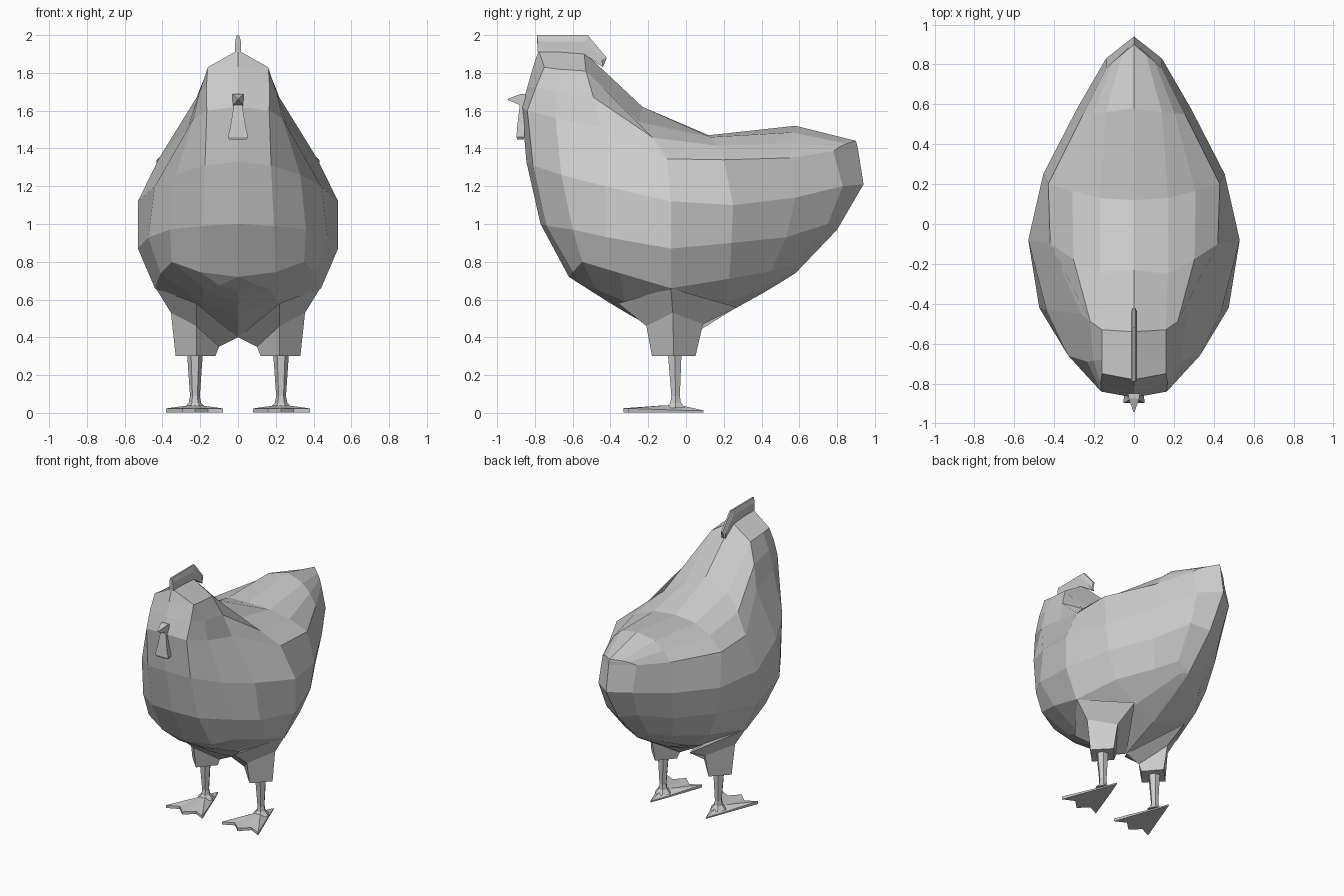
import bpy, bmesh, math
from mathutils import Vector

grey = bpy.data.materials.new("plain grey")
grey.diffuse_color = (0.6, 0.6, 0.6, 1)


def finish(name, bm):
    """Clean a bmesh and turn it into a flat shaded object."""
    bmesh.ops.remove_doubles(bm, verts=bm.verts, dist=0.0005)
    bmesh.ops.recalc_face_normals(bm, faces=bm.faces)
    me = bpy.data.meshes.new(name)
    bm.to_mesh(me)
    bm.free()
    me.materials.append(grey)
    ob = bpy.data.objects.new(name, me)
    bpy.context.collection.objects.link(ob)
    return ob


def loft(name, rings, side=1):
    """Closed skin over equally long rings, capped at both ends."""
    bm = bmesh.new()
    vs = [[bm.verts.new((side * x, y, z)) for x, y, z in r] for r in rings]
    n = len(rings[0])
    for a, b in zip(vs, vs[1:]):
        for i in range(n):
            j = (i + 1) % n
            bm.faces.new((a[i], a[j], b[j], b[i]))
    bm.faces.new(vs[0])
    bm.faces.new(vs[-1])
    return finish(name, bm)


def circle(cx, cy, z, r, n=6):
    return [(cx + r * math.cos(2 * math.pi * i / n),
             cy + r * math.sin(2 * math.pi * i / n), z) for i in range(n)]


# Body: half sections from breast to tail, each running shoulder to belly
sections = [
    [(0, -.81, 1.83), (0, -.87, 1.62), (0, -.845, 1.33), (0, -.77, 1.0), (0, -.62, .72)],
    [(.16, -.75, 1.83), (.165, -.84, 1.6), (.175, -.81, 1.31), (.19, -.74, .99), (.2, -.6, .745)],
    [(.16, -.68, 1.82), (.235, -.69, 1.56), (.33, -.66, 1.26), (.36, -.6, .97), (.35, -.55, .8)],
    [(.16, -.53, 1.81), (.265, -.45, 1.51), (.44, -.43, 1.2), (.475, -.42, .93), (.41, -.35, .74)],
    [(.17, -.25, 1.54), (.42, -.1, 1.345), (.53, -.08, 1.12), (.53, -.08, .87), (.44, -.08, .66)],
    [(.17, .13, 1.46), (.43, .2, 1.34), (.455, .25, 1.1), (.43, .24, .9), (.35, .23, .71)],
    [(.14, .56, 1.485), (.255, .55, 1.35), (.285, .58, 1.14), (.265, .53, .93), (.2, .45, .75)],
    [(.06, .85, 1.425), (.14, .78, 1.385), (.14, .83, 1.2), (.13, .75, 1.0), (.1, .58, .79)],
    [(0, .9, 1.44), (0, .91, 1.4), (0, .94, 1.21), (0, .8, .97), (0, .58, .74)],
]
# Centre lines (y, z) along the back and the belly
ridge = [(-.78, 1.92), (-.78, 1.92), (-.67, 1.92), (-.54, 1.91), (-.23, 1.62),
         (.12, 1.47), (.58, 1.52), (.9, 1.44), (.9, 1.44)]
keel = [(-.62, .72), (-.5, .645), (-.4, .58), (-.3, .52), (-.08, .4),
        (.2, .52), (.4, .63), (.5, .69), (.58, .74)]

bm = bmesh.new()
grid = []
for sec, top, low in zip(sections, ridge, keel):
    p = [Vector(q) for q in sec]
    first, last = Vector((0, *top)), Vector((0, *low))
    upper = (p[0] + p[1]) / 2
    upper += Vector((.03 * upper.x, 0, .05 * upper.x))   # rounded shoulder
    under = (p[-1] + last) / 2
    under.z -= .2 * under.x                              # rounded belly
    column = [first, p[0], upper, *p[1:], under, last]
    grid.append([bm.verts.new(q) for q in column])
for a, b in zip(grid, grid[1:]):
    for k in range(len(a) - 1):
        bm.faces.new((a[k], a[k + 1], b[k + 1], b[k]))
bmesh.ops.remove_doubles(bm, verts=bm.verts, dist=0.0005)
bmesh.ops.mirror(bm, geom=bm.verts[:] + bm.edges[:] + bm.faces[:],
                 axis='X', merge_dist=0.0005)
finish("body", bm)

for side, tag in ((1, "left"), (-1, "right")):
    # Thigh: four sided taper growing out of the belly
    loft("thigh_" + tag, [
        [(.22, -.36, .58), (.435, -.08, .66), (.22, .27, .56), (.0, -.08, .4)],
        [(.22, -.21, .46), (.355, -.07, .53), (.22, .09, .47), (.1, -.07, .35)],
        [(.22, -.18, .3), (.33, -.065, .3), (.22, .05, .3), (.12, -.065, .3)]], side)
    # Shank: thin leg that flares onto the foot
    loft("shank_" + tag, [circle(.228, y, z, r) for y, z, r in
         ((-.06, .32, .042), (-.055, .09, .026), (-.055, .055, .032), (-.055, .025, .06))], side)
    # Webbed foot: flat outline with scalloped toes, raised in the middle
    foot = [(.228, .093), (.275, -.03), (.38, -.305), (.295, -.265), (.228, -.33),
            (.16, -.265), (.08, -.305), (.18, -.03)]
    loft("foot_" + tag, [
        [(x, y, .003) for x, y in foot],
        [(x, y, .013 - .035 * min(y, 0)) for x, y in foot],
        [(.228 + (x - .228) * .2, -.06 + (y + .06) * .2, .04) for x, y in foot]], side)

# Comb: thin plate with a narrowed crest
outer = [(-.79, 2.0), (-.52, 2.0), (-.42, 1.88), (-.44, 1.83), (-.54, 1.9), (-.785, 1.91)]
inner = [(-.785, 1.965), (-.535, 1.965), (-.445, 1.87), (-.44, 1.83), (-.54, 1.9), (-.785, 1.91)]
loft("comb", [[(x, y, z) for y, z in ring] for x, ring in
              ((-.016, inner), (-.006, outer), (.006, outer), (.016, inner))])

# Beak: short four sided point
loft("beak", [
    [(-.03, -.85, 1.688), (.03, -.85, 1.688), (.028, -.85, 1.62), (-.028, -.85, 1.62)],
    [(-.026, -.875, 1.688), (.026, -.875, 1.688), (.022, -.88, 1.63), (-.022, -.88, 1.63)],
    [(-.003, -.943, 1.663), (.003, -.943, 1.663), (.003, -.943, 1.657), (-.003, -.943, 1.657)]])

# Wattle: flap widening below the beak
loft("wattle", [
    [(-w, f, z), (w, f, z), (w * .9, b, z), (-w * .9, b, z)] for w, f, b, z in
    ((.022, -.88, -.86, 1.63), (.04, -.893, -.855, 1.52), (.054, -.898, -.855, 1.46),
     (.045, -.893, -.86, 1.447))])
